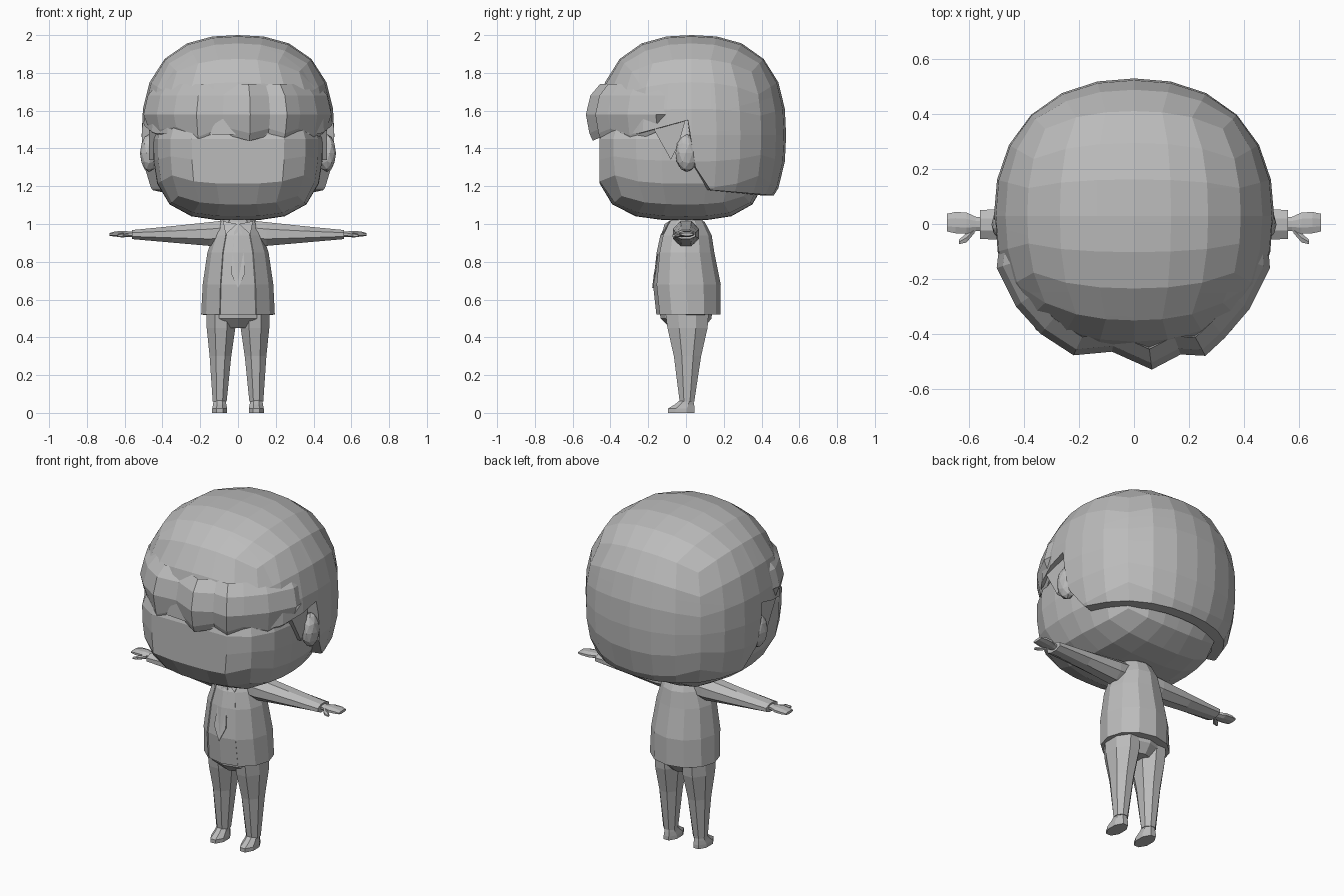
import bpy, bmesh, math
from mathutils import Vector, Matrix

if "Cube" in bpy.data.objects:
    bpy.data.objects.remove(bpy.data.objects["Cube"])

grey = bpy.data.materials.new("plain grey")
grey.diffuse_color = (0.5, 0.5, 0.5, 1)
grey.use_nodes = True
grey.node_tree.nodes["Principled BSDF"].inputs["Base Color"].default_value = grey.diffuse_color


def finish(name, bm, fix=True):
    if fix:
        bmesh.ops.recalc_face_normals(bm, faces=bm.faces[:])
    me = bpy.data.meshes.new(name)
    bm.to_mesh(me)
    bm.free()
    me.materials.append(grey)
    ob = bpy.data.objects.new(name, me)
    bpy.context.collection.objects.link(ob)
    return ob


def loft(name, rings, n=8, axis="z", skip=(), caps=True, turn=0.0):
    """Rings are (position on axis, centre a, centre b, radius a, radius b)."""
    bm = bmesh.new()
    loops = []
    for t, a, b, ra, rb in rings:
        loop = []
        for i in range(n):
            w = 2 * math.pi * (i + turn) / n - math.pi / 2
            u, v = a + ra * math.cos(w), b + rb * math.sin(w)
            loop.append(bm.verts.new((u, v, t) if axis == "z" else (t, u, v)))
        loops.append(loop)
    for p, q in zip(loops, loops[1:]):
        for i in range(n):
            if i not in skip:
                j = (i + 1) % n
                bm.faces.new((p[i], p[j], q[j], q[i]))
    if caps:
        bm.faces.new(loops[0])
        bm.faces.new(loops[-1])
    return finish(name, bm)


def round_box(centre, radii, q, p, cuts=5):
    """Quad-grid superellipsoid: power q around, power p in height."""
    bm = bmesh.new()
    bmesh.ops.create_cube(bm, size=2)
    bmesh.ops.subdivide_edges(bm, edges=bm.edges[:], cuts=cuts, use_grid_fill=True)
    for v in bm.verts:
        d = Vector([math.tan(c * math.pi / 4) for c in v.co])
        flat = (abs(d.x) ** q + abs(d.y) ** q) ** (p / q)
        d /= (flat + abs(d.z) ** p) ** (1 / p)
        v.co = Vector(centre) + Vector([c * r for c, r in zip(d, radii)])
    return bm


def lump(name, centre, radii, tilt=0.0, level=2):
    bm = bmesh.new()
    bmesh.ops.create_icosphere(bm, subdivisions=level, radius=1)
    m = (Matrix.Translation(centre) @ Matrix.Rotation(tilt, 4, "Z")
         @ Matrix.Diagonal((*radii, 1)))
    bmesh.ops.transform(bm, matrix=m, verts=bm.verts[:])
    return finish(name, bm)


def prism(name, outline, depth):
    """Outline of 3D points extruded along the depth vector."""
    bm = bmesh.new()
    f = bm.faces.new([bm.verts.new(p) for p in outline])
    r = bmesh.ops.extrude_face_region(bm, geom=[f])
    bmesh.ops.translate(bm, vec=depth,
                        verts=[e for e in r["geom"] if isinstance(e, bmesh.types.BMVert)])
    return finish(name, bm)


# Head with a flattened face, narrowing under the hair
bm = round_box((0, 0, 1.45), (0.45, 0.485, 0.43), 3.0, 3.2)
for v in bm.verts:
    v.co.y = max(v.co.y, -0.457)
    if v.co.y < -0.38 and abs(v.co.x) < 0.35 and 1.15 < v.co.z < 1.5:
        v.co.y = -0.457
    if v.co.y > 0:
        v.co.y *= 0.9
        v.co.x *= 1 - 0.2 * v.co.y
    if v.co.z > 1.46:
        k = 1 - 0.8 * (v.co.z - 1.46)
        v.co.x *= k
        v.co.y *= k
finish("head", bm)

# Hair shell, trimmed along a hairline that rises over the ears
hairline = [(-0.6, 1.47), (-0.25, 1.48), (0.01, 1.55), (0.05, 1.3), (0.13, 1.18), (0.6, 1.14)]


def edge_z(y):
    for (y0, z0), (y1, z1) in zip(hairline, hairline[1:]):
        if y <= y1:
            return z0 + (z1 - z0) * (y - y0) / (y1 - y0)
    return hairline[-1][1]


bm = round_box((0, 0.03, 1.47), (0.51, 0.5, 0.53), 2.25, 2.55)


def cut(co, no):
    bmesh.ops.bisect_plane(bm, geom=bm.verts[:] + bm.edges[:] + bm.faces[:],
                           plane_co=co, plane_no=no)


for y, z in hairline[1:-1]:
    cut((0, y, z), (0, 1, 0))
for (y0, z0), (y1, z1) in zip(hairline, hairline[1:]):
    cut((0, y0, z0), (0, z0 - z1, y1 - y0))
low = []
for f in bm.faces:
    c = f.calc_center_median()
    if c.z < edge_z(c.y):
        low.append(f)
bmesh.ops.delete(bm, geom=low, context="FACES")
# Hem turned inward to the head
rim = bmesh.ops.extrude_edge_only(bm, edges=[e for e in bm.edges if e.is_boundary])
for v in [g for g in rim["geom"] if isinstance(g, bmesh.types.BMVert)]:
    v.co.x *= 0.86
    v.co.y *= 0.86
finish("hair", bm)

# Swept fringe: columns of (x, y, lower z) following the forehead
columns = [(-0.485, -0.03, 1.55), (-0.50, -0.16, 1.49), (-0.43, -0.30, 1.46), (-0.34, -0.40, 1.475),
           (-0.22, -0.478, 1.42), (-0.08, -0.465, 1.475), (0.065, -0.53, 1.44),
           (0.17, -0.475, 1.465), (0.26, -0.48, 1.44), (0.33, -0.415, 1.465),
           (0.42, -0.31, 1.43), (0.495, -0.16, 1.49), (0.485, -0.03, 1.55)]
bm = bmesh.new()
strips = []
for x, y, low_z in columns:
    rows = [(0.86, 1.74), (0.955, 1.68), (1.0, 1.58), (0.965, low_z + 0.04),
            (0.93, low_z), (0.82, low_z + 0.03)]
    strips.append([bm.verts.new((x * k, y * k, z)) for k, z in rows])
for a, b in zip(strips, strips[1:]):
    for i in range(len(a)):
        j = (i + 1) % len(a)
        bm.faces.new((a[i], a[j], b[j], b[i]))
bm.faces.new(strips[0])
bm.faces.new(strips[-1])
finish("fringe", bm)

# Torso core and open jacket
body = [(1.04, 0, 0, 0.08, 0.06), (1.01, 0, 0, 0.10, 0.10), (0.94, 0, -0.002, 0.13, 0.138),
        (0.85, 0, -0.005, 0.162, 0.155), (0.68, 0, 0.002, 0.187, 0.182),
        (0.52, 0, 0.01, 0.195, 0.172)]
loft("shirt", [(z, a, b, ra * 0.96, rb * 0.97) for z, a, b, ra, rb in body], 12)
jacket = loft("jacket", body, 12, skip=(0, 11), caps=False)
mod = jacket.modifiers.new("thickness", "SOLIDIFY")
mod.thickness = 0.012
mod.offset = -1

# Neck, collar tips and tie
loft("neck", [(0.98, 0, 0, 0.07, 0.06), (1.06, 0, 0, 0.07, 0.06)], 8)
for s, side in ((-1, "left"), (1, "right")):
    prism(f"collar_{side}", [(s * 0.005, -0.108, 1.0), (s * 0.08, -0.082, 1.015),
                             (s * 0.065, -0.122, 0.945)], (0, -0.006, 0))
prism("tie", [(0, -0.106, 0.99), (0.02, -0.120, 0.96), (0.038, -0.164, 0.74),
              (0, -0.173, 0.66), (-0.038, -0.164, 0.74), (-0.02, -0.120, 0.96)], (0, -0.006, 0))

# Hips under the jacket hem
loft("hips", [(0.55, 0, 0, 0.17, 0.14), (0.5, 0, 0, 0.165, 0.135),
              (0.45, 0, 0.005, 0.08, 0.09)], 10)

for s, side in ((-1, "left"), (1, "right")):
    # Ear and sideburn
    lump(f"ear_{side}", (s * 0.47, 0.005, 1.375), (0.048, 0.062, 0.10), s * 0.25)
    prism(f"sideburn_{side}", [(s * 0.42, -0.17, 1.50), (s * 0.42, 0.0, 1.56),
                               (s * 0.42, -0.04, 1.42), (s * 0.42, -0.08, 1.34)],
          (s * 0.05, 0, 0))
    # Leg
    loft(f"leg_{side}", [(0.54, s * 0.09, 0.005, 0.082, 0.125), (0.45, s * 0.09, 0.008, 0.082, 0.115),
                         (0.30, s * 0.093, 0.008, 0.062, 0.078),
                         (0.06, s * 0.097, 0.005, 0.04, 0.042)], 8, turn=0.5)
    # Shoe
    loft(f"shoe_{side}", [(0.0, s * 0.097, -0.025, 0.043, 0.077), (0.022, s * 0.097, -0.025, 0.043, 0.077),
                          (0.045, s * 0.097, -0.008, 0.038, 0.055),
                          (0.07, s * 0.097, 0.005, 0.034, 0.036)], 8, turn=0.5)
    # Sleeve
    loft(f"sleeve_{side}", [(s * 0.06, 0, 0.955, 0.07, 0.07), (s * 0.15, 0, 0.947, 0.075, 0.068),
                            (s * 0.35, 0, 0.945, 0.066, 0.047),
                            (s * 0.56, -0.002, 0.944, 0.057, 0.026)], 8, "x", turn=0.5)
    # Hand and thumb
    loft(f"hand_{side}", [(s * 0.54, 0, 0.945, 0.026, 0.015), (s * 0.575, 0, 0.946, 0.028, 0.016),
                          (s * 0.61, 0.003, 0.947, 0.042, 0.018),
                          (s * 0.65, 0.005, 0.947, 0.042, 0.015),
                          (s * 0.68, 0.005, 0.945, 0.035, 0.008)], 8, "x", turn=0.5)
    loft(f"thumb_{side}", [(s * 0.58, -0.02, 0.944, 0.014, 0.012), (s * 0.61, -0.05, 0.941, 0.020, 0.012),
                           (s * 0.638, -0.066, 0.938, 0.009, 0.007)], 6, "x")
